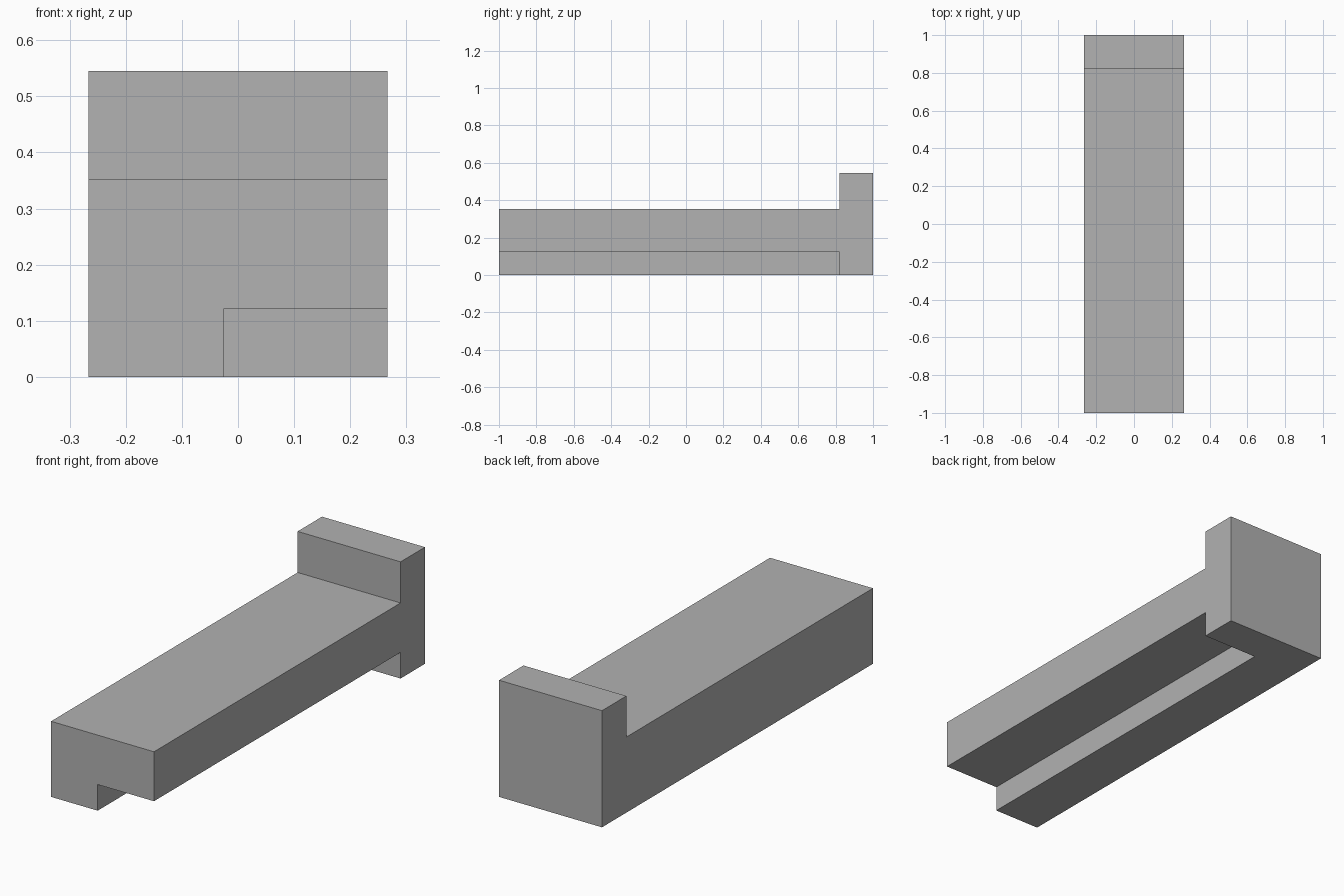
import bpy
import bmesh

if "Cube" in bpy.data.objects:
    bpy.data.objects.remove(bpy.data.objects["Cube"])

HALF_W = 0.266          # half width in x
HEIGHT = 0.545          # top of the raised end
DECK = 0.353            # top of the long beam
END_Y = 0.82            # inner face of the raised end
GROOVE_X, GROOVE_Z = -0.025, 0.122

grey = bpy.data.materials.new("plain grey")
grey.use_nodes = True
colour = (0.445, 0.445, 0.445, 1)
grey.diffuse_color = colour
grey.node_tree.nodes["Principled BSDF"].inputs["Base Color"].default_value = colour


def extruded(name, profile, x0, x1):
    """Extrude a (y, z) profile along x."""
    bm = bmesh.new()
    face = bm.faces.new([bm.verts.new((x0, y, z)) for y, z in profile])
    moved = bmesh.ops.extrude_face_region(bm, geom=[face])["geom"]
    verts = [v for v in moved if isinstance(v, bmesh.types.BMVert)]
    bmesh.ops.translate(bm, verts=verts, vec=(x1 - x0, 0, 0))
    bmesh.ops.recalc_face_normals(bm, faces=bm.faces)
    mesh = bpy.data.meshes.new(name)
    bm.to_mesh(mesh)
    bm.free()
    mesh.materials.append(grey)
    obj = bpy.data.objects.new(name, mesh)
    bpy.context.collection.objects.link(obj)
    return obj


# Long beam with the raised end, as one side profile
beam = extruded("beam_with_raised_end",
                [(-1, 0), (1, 0), (1, HEIGHT), (END_Y, HEIGHT),
                 (END_Y, DECK), (-1, DECK)], -HALF_W, HALF_W)

# Rebate along the underside, stopping at the raised end
cutter = extruded("rebate_cutter",
                  [(-1.2, -0.2), (END_Y, -0.2), (END_Y, GROOVE_Z), (-1.2, GROOVE_Z)],
                  GROOVE_X, HALF_W + 0.2)
cutter.hide_render = True

cut = beam.modifiers.new("rebate", 'BOOLEAN')
cut.operation = 'DIFFERENCE'
cut.solver = 'EXACT'
cut.object = cutter
bpy.context.view_layer.objects.active = beam
beam.select_set(True)
bpy.ops.object.modifier_apply(modifier=cut.name)
bpy.data.objects.remove(cutter)
